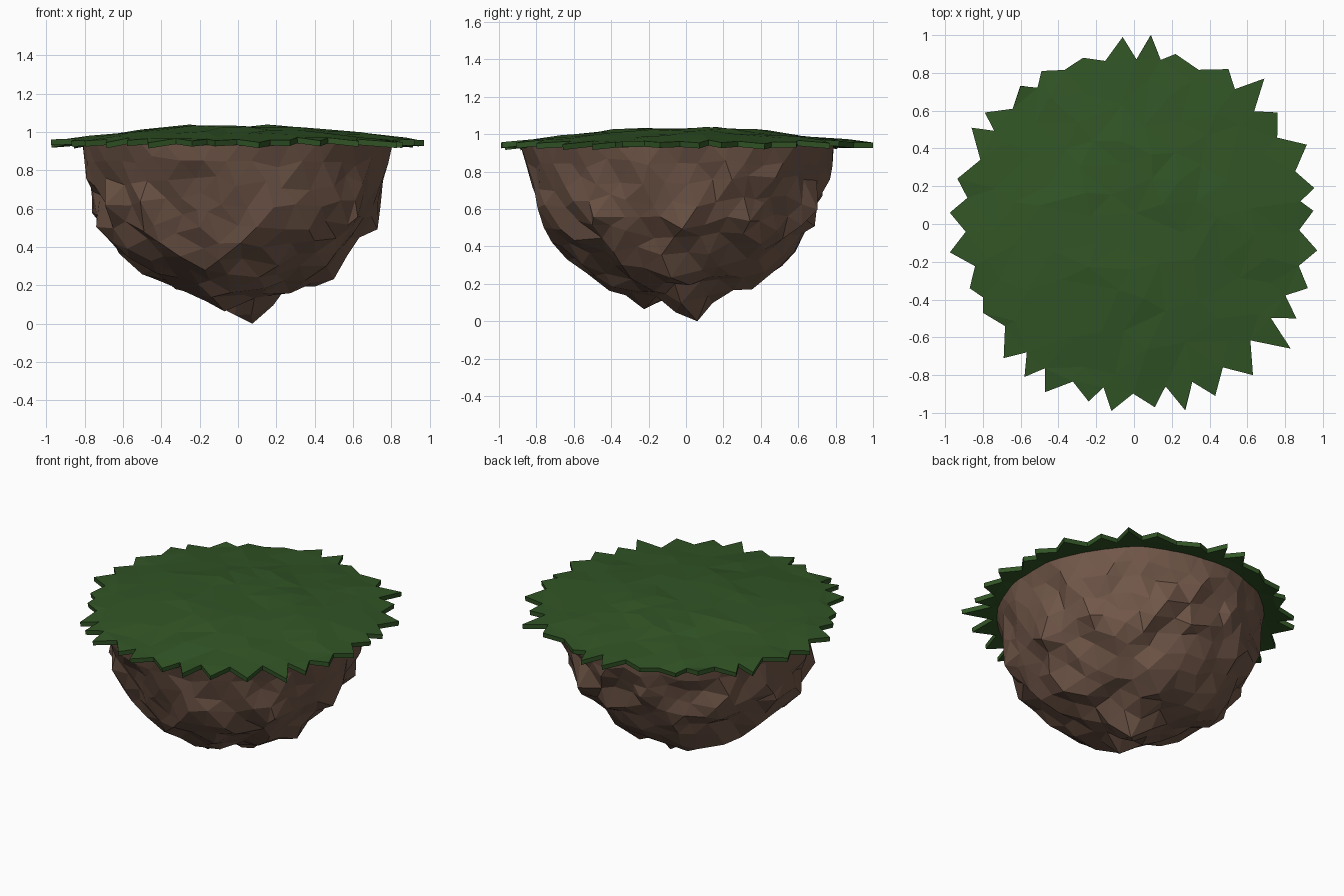
import bpy, bmesh, math, random
from mathutils import Vector, noise, geometry

if "Cube" in bpy.data.objects:
    bpy.data.objects.remove(bpy.data.objects["Cube"])

random.seed(4)


def material(name, rgb):
    m = bpy.data.materials.new(name)
    m.diffuse_color = (*rgb, 1)
    m.use_nodes = True
    m.node_tree.nodes["Principled BSDF"].inputs["Base Color"].default_value = m.diffuse_color
    return m


def add_object(name, bm, mat):
    me = bpy.data.meshes.new(name)
    bm.to_mesh(me)
    bm.free()
    me.materials.append(mat)
    ob = bpy.data.objects.new(name, me)
    bpy.context.collection.objects.link(ob)
    return ob


earth = material("brown rock", (0.165, 0.095, 0.066))
green = material("dark green grass", (0.031, 0.090, 0.019))

# Rock: lower half of an icosphere, pushed out to a measured radius per direction
TOP = 0.95
# radius from the top centre at 0, 15 ... 90 degrees below the horizon
REACH = [
    (0.81, 0.79, 0.84, 0.82, 0.90, 0.85, 0.95),   # +x
    (0.79, 0.78, 0.80, 0.84, 0.86, 0.84, 0.95),   # +y
    (0.81, 0.80, 0.86, 0.85, 0.89, 0.87, 0.95),   # -x
    (0.89, 0.85, 0.88, 0.90, 0.86, 0.92, 0.95),   # -y
]


def reach(d):
    down = math.degrees(math.asin(max(0, min(1, -d.z)))) / 15
    i = min(int(down), 5)
    f = down - i
    q = (math.atan2(d.y, d.x) / (math.pi / 2)) % 4
    a = int(q) % 4
    g = q - int(q)
    along = lambda p: p[i] * (1 - f) + p[i + 1] * f
    return along(REACH[a]) * (1 - g) + along(REACH[(a + 1) % 4]) * g


bm = bmesh.new()
bmesh.ops.create_icosphere(bm, subdivisions=4, radius=1)
for v in bm.verts:                       # break up the regular triangles
    j = Vector([random.uniform(-0.035, 0.035) for _ in range(3)])
    v.co = (v.co + j).normalized()
bmesh.ops.bisect_plane(bm, geom=bm.verts[:] + bm.edges[:] + bm.faces[:],
                       plane_co=(0, 0, 0), plane_no=(0, 0, 1), clear_outer=True)
bmesh.ops.holes_fill(bm, edges=[e for e in bm.edges if e.is_boundary])
for v in bm.verts:
    d = v.co.normalized()
    depth = min(1, -d.z / 0.3)           # the rim stays calm, the flanks are craggy
    lump = noise.noise(d * 4.2 + Vector((3, 7, 1))) * 0.085
    chip = noise.noise(d * 10) * 0.05
    v.co = d * reach(d) * (1 + depth * (lump + chip - 0.015))
low = min(v.co.z for v in bm.verts)
for v in bm.verts:
    v.co.z = TOP + v.co.z * TOP / -low
bmesh.ops.triangulate(bm, faces=bm.faces[:])
bmesh.ops.recalc_face_normals(bm, faces=bm.faces[:])
add_object("rock", bm, earth)

# Grass: jagged sheet, tips listed and a notch placed between each pair
TIPS = [
    (0.95, 0.07), (0.955, 0.19), (0.915, 0.42), (0.76, 0.59), (0.69, 0.77),
    (0.50, 0.82), (0.22, 0.90), (0.09, 1.0), (-0.06, 0.99), (-0.27, 0.88),
    (-0.49, 0.81), (-0.60, 0.73), (-0.79, 0.59), (-0.86, 0.51), (-0.935, 0.24),
    (-0.975, 0.06), (-0.975, -0.15), (-0.87, -0.34), (-0.80, -0.47),
    (-0.69, -0.71), (-0.58, -0.81), (-0.47, -0.89), (-0.24, -0.94),
    (-0.12, -0.99), (0.11, -0.97), (0.27, -0.985), (0.43, -0.91),
    (0.63, -0.80), (0.83, -0.66), (0.86, -0.50), (0.92, -0.34), (0.97, -0.14),
]
outline = []
for k, tip in enumerate(TIPS):
    a, b = Vector(tip), Vector(TIPS[(k + 1) % len(TIPS)])
    outline += [a, ((a + b) / 2).normalized() * random.uniform(0.87, 0.90)]

inner = []
while len(inner) < 75:                   # scattered points give irregular facets
    p = Vector((random.uniform(-0.8, 0.8), random.uniform(-0.8, 0.8)))
    if p.length < 0.82 and all((p - q).length > 0.12 for q in inner):
        inner.append(p)

pts, _, tris, *_ = geometry.delaunay_2d_cdt(
    outline + inner, [], [list(range(len(outline)))], 1, 1e-5)


def grass_height(p):
    r = p.length
    fall = max(0, r - 0.3) / 0.67
    return 1.031 - 0.076 * fall + random.uniform(-0.009, 0.009)


bm = bmesh.new()
vs = [bm.verts.new((p.x, p.y, grass_height(p))) for p in pts]
for t in tris:
    bm.faces.new([vs[i] for i in t])
bm.normal_update()
for f in bm.faces:
    if f.normal.z < 0:
        f.normal_flip()
grass = add_object("grass", bm, green)
thick = grass.modifiers.new("thickness", 'SOLIDIFY')
thick.thickness = 0.03
thick.offset = -1
